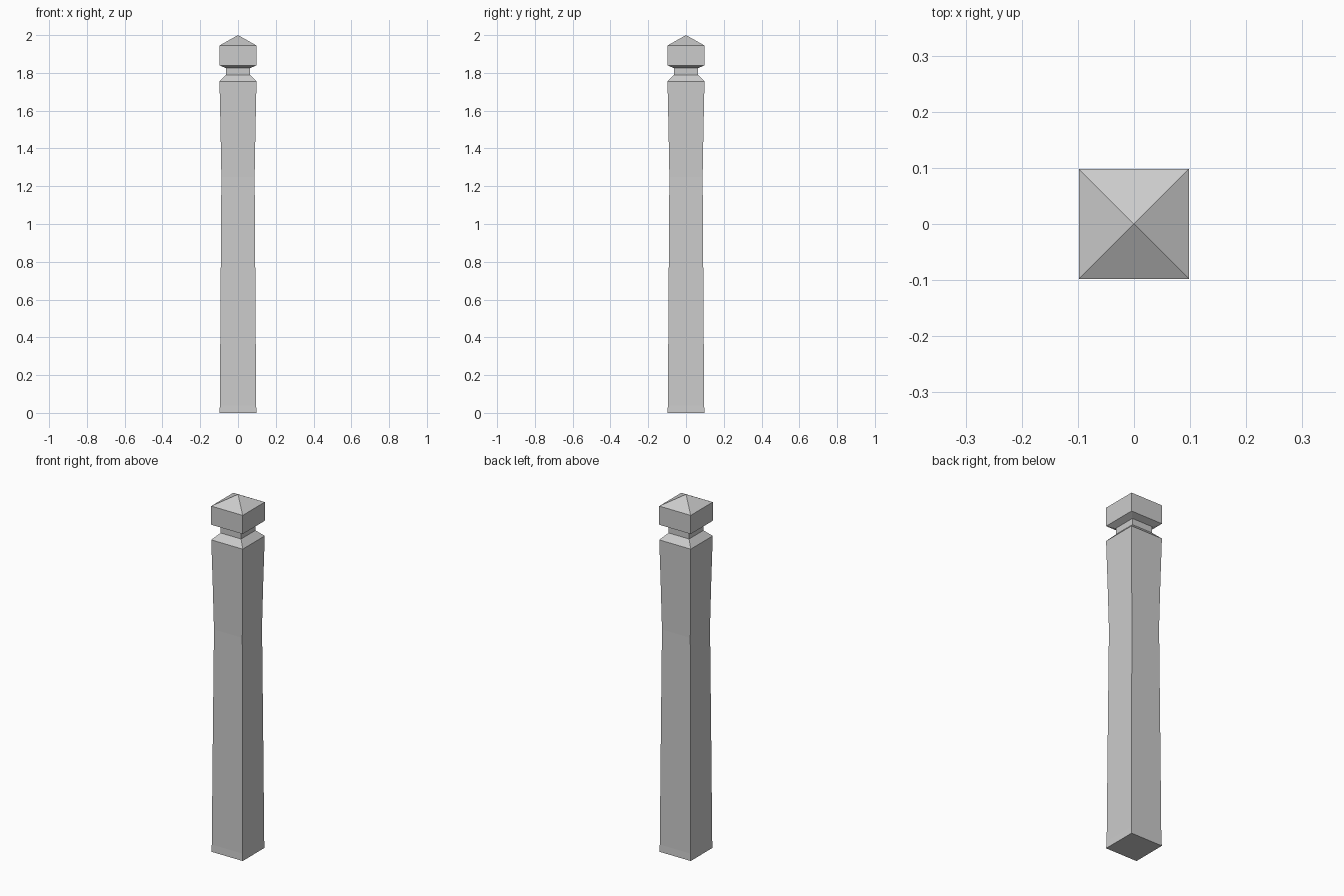
import bpy, bmesh

if "Cube" in bpy.data.objects:
    bpy.data.objects.remove(bpy.data.objects["Cube"])


def square_loft(name, profile, apex=None):
    """Stack square rings (half width, z) and close the ends."""
    bm = bmesh.new()
    rings = [[bm.verts.new((sx * h, sy * h, z))
              for sx, sy in ((-1, -1), (1, -1), (1, 1), (-1, 1))]
             for h, z in profile]
    for a, b in zip(rings, rings[1:]):
        for i in range(4):
            j = (i + 1) % 4
            bm.faces.new((a[i], a[j], b[j], b[i]))
    bm.faces.new(rings[0][::-1])
    if apex is None:
        bm.faces.new(rings[-1])
    else:
        tip = bm.verts.new((0, 0, apex))
        for i in range(4):
            bm.faces.new((rings[-1][i], rings[-1][(i + 1) % 4], tip))
    bmesh.ops.recalc_face_normals(bm, faces=bm.faces)
    mesh = bpy.data.meshes.new(name)
    bm.to_mesh(mesh)
    bm.free()
    obj = bpy.data.objects.new(name, mesh)
    bpy.context.collection.objects.link(obj)
    return obj


# One-piece post: waisted shaft, sloped shoulder, narrow neck, pyramid cap
square_loft("fence_post", [
    (0.098, 0.0), (0.096, 0.04), (0.0925, 0.6), (0.088, 1.25),
    (0.0925, 1.5), (0.098, 1.755), (0.064, 1.79),
    (0.064, 1.825), (0.098, 1.84), (0.098, 1.945),
], apex=2.0)
